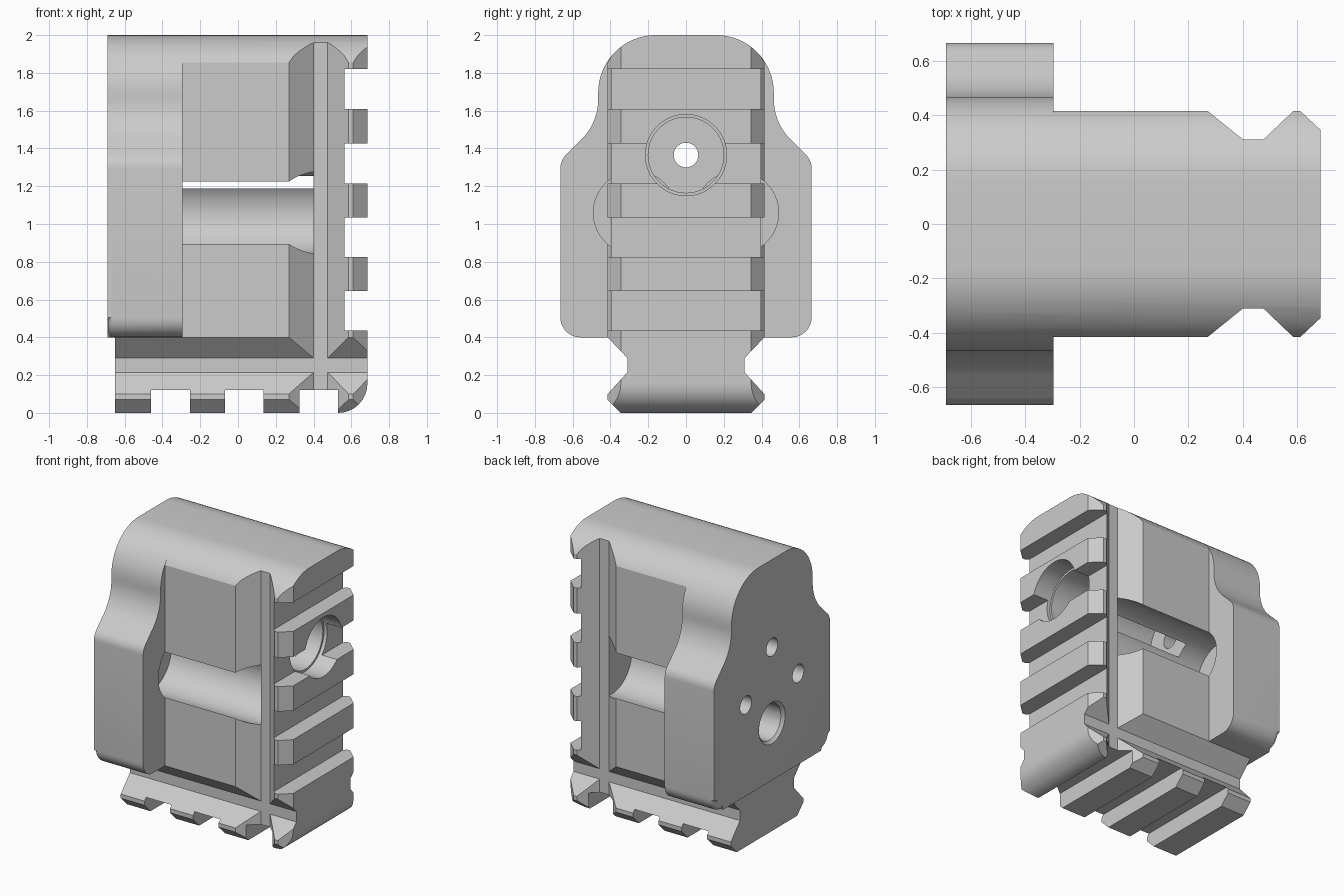
import bpy, bmesh, math
from mathutils import Matrix

cube = bpy.data.objects.get("Cube")
if cube:
    bpy.data.objects.remove(cube, do_unlink=True)

grey = bpy.data.materials.new("plain_grey")
grey.use_nodes = True
colour = (0.6, 0.6, 0.6, 1)
grey.diffuse_color = colour
grey.node_tree.nodes["Principled BSDF"].inputs["Base Color"].default_value = colour


def to_object(name, bm):
    bmesh.ops.recalc_face_normals(bm, faces=bm.faces)
    mesh = bpy.data.meshes.new(name)
    bm.to_mesh(mesh)
    bm.free()
    mesh.materials.append(grey)
    obj = bpy.data.objects.new(name, mesh)
    bpy.context.collection.objects.link(obj)
    return obj


def arc(cx, cy, r, start, end, steps=12):
    angles = [math.radians(start + (end - start) * i / steps) for i in range(steps + 1)]
    return [(cx + r * math.cos(a), cy + r * math.sin(a)) for a in angles]


def prism(name, points, axis, lo, hi, rim=0):
    """Extrude a closed profile along an axis, optionally rounding the low rim."""
    place = {"x": lambda a, b, t: (t, a, b),
             "y": lambda a, b, t: (a, t, b),
             "z": lambda a, b, t: (a, b, t)}[axis]
    bm = bmesh.new()
    low = [bm.verts.new(place(a, b, lo)) for a, b in points]
    high = [bm.verts.new(place(a, b, hi)) for a, b in points]
    cap = bm.faces.new(low)
    bm.faces.new(high)
    n = len(points)
    for i in range(n):
        j = (i + 1) % n
        bm.faces.new((low[i], low[j], high[j], high[i]))
    if rim:
        bmesh.ops.bevel(bm, geom=list(cap.edges), offset=rim, segments=4,
                        profile=0.5, affect="EDGES")
    return to_object(name, bm)


def bore(x0, x1, y, z, r0, r1=None):
    """Round cutter along x, from radius r0 to r1."""
    bm = bmesh.new()
    bmesh.ops.create_cone(bm, cap_ends=True, segments=64, radius1=r0,
                          radius2=r0 if r1 is None else r1, depth=x1 - x0,
                          matrix=Matrix.Translation(((x0 + x1) / 2, y, z))
                          @ Matrix.Rotation(math.pi / 2, 4, "Y"))
    return to_object("bore_cutter", bm)


def combine(target, other, operation):
    mod = target.modifiers.new("join", "BOOLEAN")
    mod.operation, mod.solver, mod.object = operation, "EXACT", other
    bpy.context.view_layer.objects.active = target
    bpy.ops.object.modifier_apply(modifier=mod.name)
    bpy.data.objects.remove(other, do_unlink=True)


def mirror_y(half):
    return half + [(-y, z) for y, z in reversed(half)]


# End plate with rounded shoulders
shoulder = arc(0.16, 1.695, 0.305, 90, 0, 16)
plate_half = (shoulder + arc(0.765, 1.66, 0.3, 180, 225)
              + arc(0.565, 1.295, 0.1, 45, 0, 8) + arc(0.56, 0.505, 0.105, 0, -90, 8))
plate = prism("end_plate", mirror_y(plate_half), "x", -0.69, -0.295, rim=0.035)

# Body and bottom rail section
rail = [(0.415, 0.4), (0.31, 0.29), (0.31, 0.215), (0.415, 0.1), (0.415, 0.07), (0.345, 0)]
top = [p for p in shoulder if p[0] < 0.41]
body = prism("mount_body", mirror_y(top + [(0.415, 1.855)] + rail), "x", -0.65, 0.685)

# Side rail section
plan = [(-0.65, 0.415), (0.27, 0.415), (0.4, 0.31), (0.475, 0.31),
        (0.585, 0.415), (0.61, 0.415), (0.685, 0.345)]
plan += [(x, -y) for x, y in reversed(plan)]
combine(body, prism("side_rail_section", plan, "z", -0.1, 2.1), "INTERSECT")

# Cross slots of both rails and the rounded lower corner
outline = [(-0.7, 2.1), (-0.7, -0.1)]
for left in (-0.46, -0.07, 0.325):
    outline += [(left, -0.1), (left, 0.12), (left + 0.205, 0.12), (left + 0.205, -0.1)]
outline[-1:] = arc(0.53, 0.155, 0.155, -90, 0)
for low in (0.435, 0.825, 1.215, 1.61):
    outline += [(0.7, low), (0.565, low), (0.565, low + 0.21), (0.7, low + 0.21)]
outline[-1:] = [(0.7, 1.82), (0.7, 2.1)]
combine(body, prism("slot_outline", outline, "y", -0.6, 0.6), "INTERSECT")

combine(body, plate, "UNION")

# Side channels with pin holes through the plate
for side in (-1, 1):
    combine(body, bore(-0.5, 0.4, side * 0.27, 1.06, 0.22), "DIFFERENCE")
    combine(body, bore(-0.75, -0.4, side * 0.3, 1.06, 0.065), "DIFFERENCE")

# Central bolt bore and the wide blind hole
for cut in (bore(-0.31, 0.75, 0, 1.365, 0.2), bore(0.54, 0.75, 0, 1.365, 0.215),
            bore(-0.75, 0, 0, 1.365, 0.065), bore(-0.75, -0.1, 0, 0.815, 0.13),
            bore(-0.7, -0.67, 0, 0.815, 0.16, 0.13)):
    combine(body, cut, "DIFFERENCE")

bpy.ops.object.select_all(action="DESELECT")
body.select_set(True)
bpy.context.view_layer.objects.active = body
bpy.ops.object.shade_smooth_by_angle(angle=math.radians(25))
